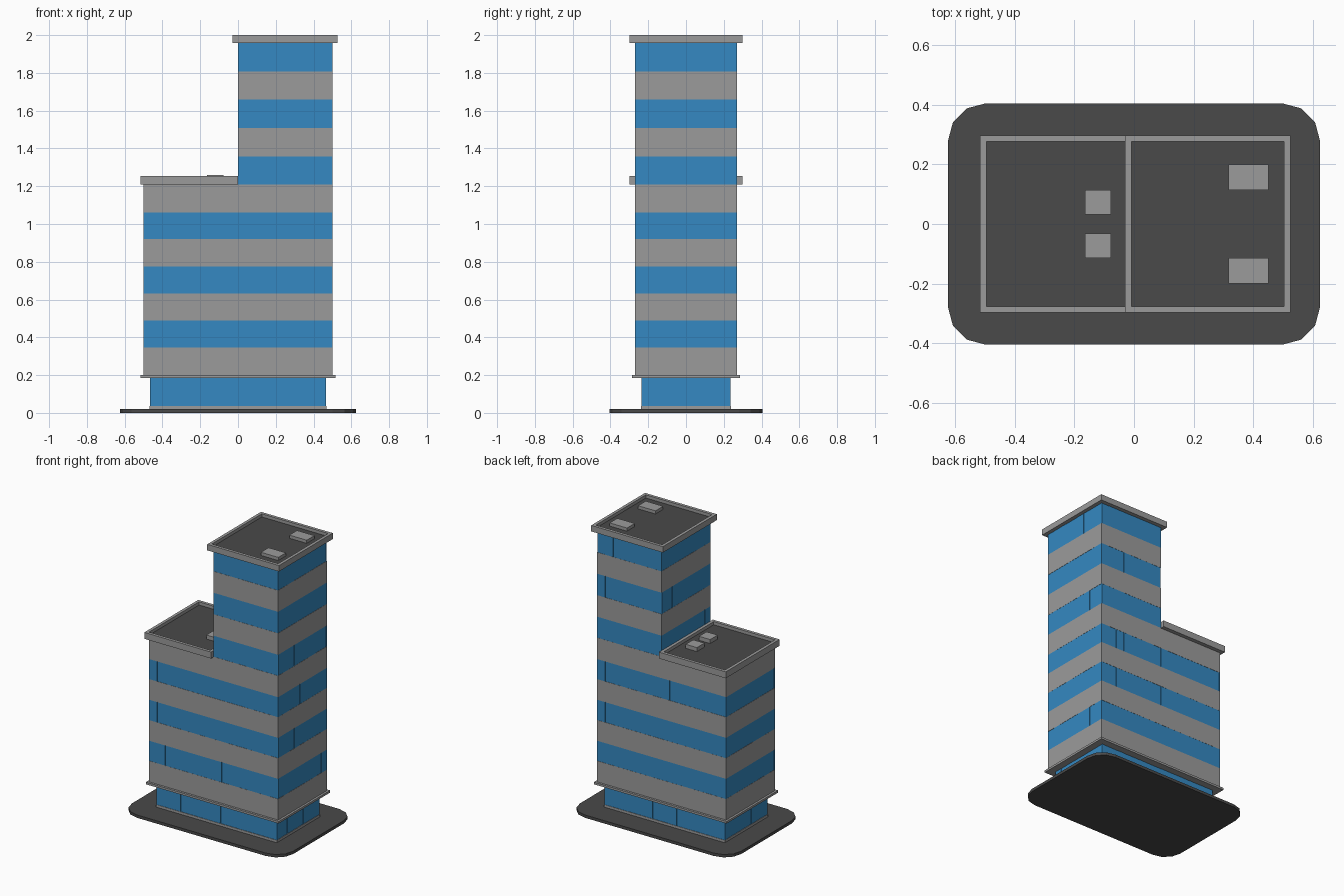
import bpy, bmesh, random
from mathutils import Vector

if "Cube" in bpy.data.objects:
    bpy.data.objects.remove(bpy.data.objects["Cube"])

random.seed(4)


def make_mat(name, rgb):
    m = bpy.data.materials.new(name)
    m.diffuse_color = (*rgb, 1)
    m.use_nodes = True
    m.node_tree.nodes["Principled BSDF"].inputs["Base Color"].default_value = m.diffuse_color
    return m


GREY = make_mat("concrete grey", (0.33, 0.33, 0.33))
BLUE = make_mat("window blue", (0.035, 0.25, 0.54))
DARK = make_mat("asphalt dark", (0.067, 0.067, 0.067))


def add_box(bm, x0, x1, y0, y1, z0, z1):
    verts = bmesh.ops.create_cube(bm, size=1)["verts"]
    for v in verts:
        v.co = Vector(((x0 + x1) / 2 + v.co.x * (x1 - x0),
                       (y0 + y1) / 2 + v.co.y * (y1 - y0),
                       (z0 + z1) / 2 + v.co.z * (z1 - z0)))
    return verts


def finish(bm, name, *mats):
    bmesh.ops.recalc_face_normals(bm, faces=bm.faces)
    me = bpy.data.meshes.new(name)
    bm.to_mesh(me)
    bm.free()
    for m in mats:
        me.materials.append(m)
    ob = bpy.data.objects.new(name, me)
    bpy.context.collection.objects.link(ob)
    return ob


def block(name, mat, *dims):
    bm = bmesh.new()
    add_box(bm, *dims)
    return finish(bm, name, mat)


def glass_floor(name, x0, x1, y0, y1, z0, z1, pane=0.0625):
    """Glazed storey: a slightly recessed core with thin panes of uneven depth."""
    r = 0.004
    bm = bmesh.new()
    add_box(bm, x0 + r, x1 - r, y0 + r, y1 - r, z0, z1)
    nx, ny = round((x1 - x0) / pane), round((y1 - y0) / pane)
    for i in range(nx):
        a, b = (x0 + (x1 - x0) * k / nx for k in (i, i + 1))
        for y, s in ((y0, 1), (y1, -1)):
            out, back = y + s * random.uniform(0, 0.002), y + s * 0.006
            add_box(bm, a, b, min(out, back), max(out, back), z0, z1)
    for i in range(ny):
        a, b = (y0 + (y1 - y0) * k / ny for k in (i, i + 1))
        for x, s in ((x0, 1), (x1, -1)):
            out, back = x + s * random.uniform(0, 0.002), x + s * 0.006
            add_box(bm, min(out, back), max(out, back), a, b, z0, z1)
    return finish(bm, name, BLUE)


def roof(name, x0, x1, y0, y1, z0, z1, rim=0.03, depth=0.022):
    """Roof slab with a raised parapet and a sunken dark deck."""
    bm = bmesh.new()
    add_box(bm, x0, x1, y0, y1, z0, z1)
    bm.normal_update()
    top = max(bm.faces, key=lambda f: f.calc_center_median().z)
    bmesh.ops.inset_region(bm, faces=[top], thickness=rim)
    ext = bmesh.ops.extrude_discrete_faces(bm, faces=[top])["faces"][0]
    for v in ext.verts:
        v.co.z -= depth
    ext.material_index = 1
    return finish(bm, name, GREY, DARK)


# pavement slab with rounded corners
bm = bmesh.new()
add_box(bm, -0.625, 0.625, -0.405, 0.405, 0, 0.02)
upright = [e for e in bm.edges if abs(e.verts[0].co.z - e.verts[1].co.z) > 0.01]
bmesh.ops.bevel(bm, geom=upright, offset=0.125, segments=3, profile=0.5, affect='EDGES')
finish(bm, "pavement", DARK)

# recessed lobby and the ledge above it
block("lobby_plinth", GREY, -0.468, 0.468, -0.238, 0.238, 0.02, 0.037)
glass_floor("lobby_glass", -0.466, 0.466, -0.236, 0.236, 0.037, 0.188)
block("ledge", GREY, -0.515, 0.515, -0.285, 0.285, 0.185, 0.2)

# main block: alternating concrete and glass
levels = [0.2, 0.347, 0.488, 0.633, 0.775, 0.92, 1.06, 1.21]
for i, (a, b) in enumerate(zip(levels, levels[1:])):
    if i % 2 == 0:
        block(f"main_wall_{i}", GREY, -0.5, 0.5, -0.27, 0.27, a, b)
    else:
        glass_floor(f"main_glass_{i}", -0.5, 0.5, -0.27, 0.27, a, b)

# tower: alternating glass and concrete
levels = [1.21, 1.357, 1.508, 1.658, 1.808, 1.96]
for i, (a, b) in enumerate(zip(levels, levels[1:])):
    if i % 2:
        block(f"tower_wall_{i}", GREY, 0, 0.5, -0.27, 0.27, a, b)
    else:
        glass_floor(f"tower_glass_{i}", 0, 0.5, -0.27, 0.27, a, b)

# roofs with parapets
roof("main_roof", -0.517, 0.0, -0.298, 0.298, 1.208, 1.253)
roof("tower_roof", -0.03, 0.526, -0.298, 0.298, 1.958, 2.0)

# rooftop machine boxes, mirrored across y
for side, s in (("back", 1), ("front", -1)):
    for name, x0, x1, ya, yb, z0, z1 in (
            ("main_roof_unit", -0.165, -0.078, 0.032, 0.115, 1.228, 1.259),
            ("tower_roof_unit", 0.317, 0.452, 0.115, 0.2, 1.975, 2.0)):
        block(f"{name}_{side}", GREY, x0, x1, min(s * ya, s * yb), max(s * ya, s * yb), z0, z1)
